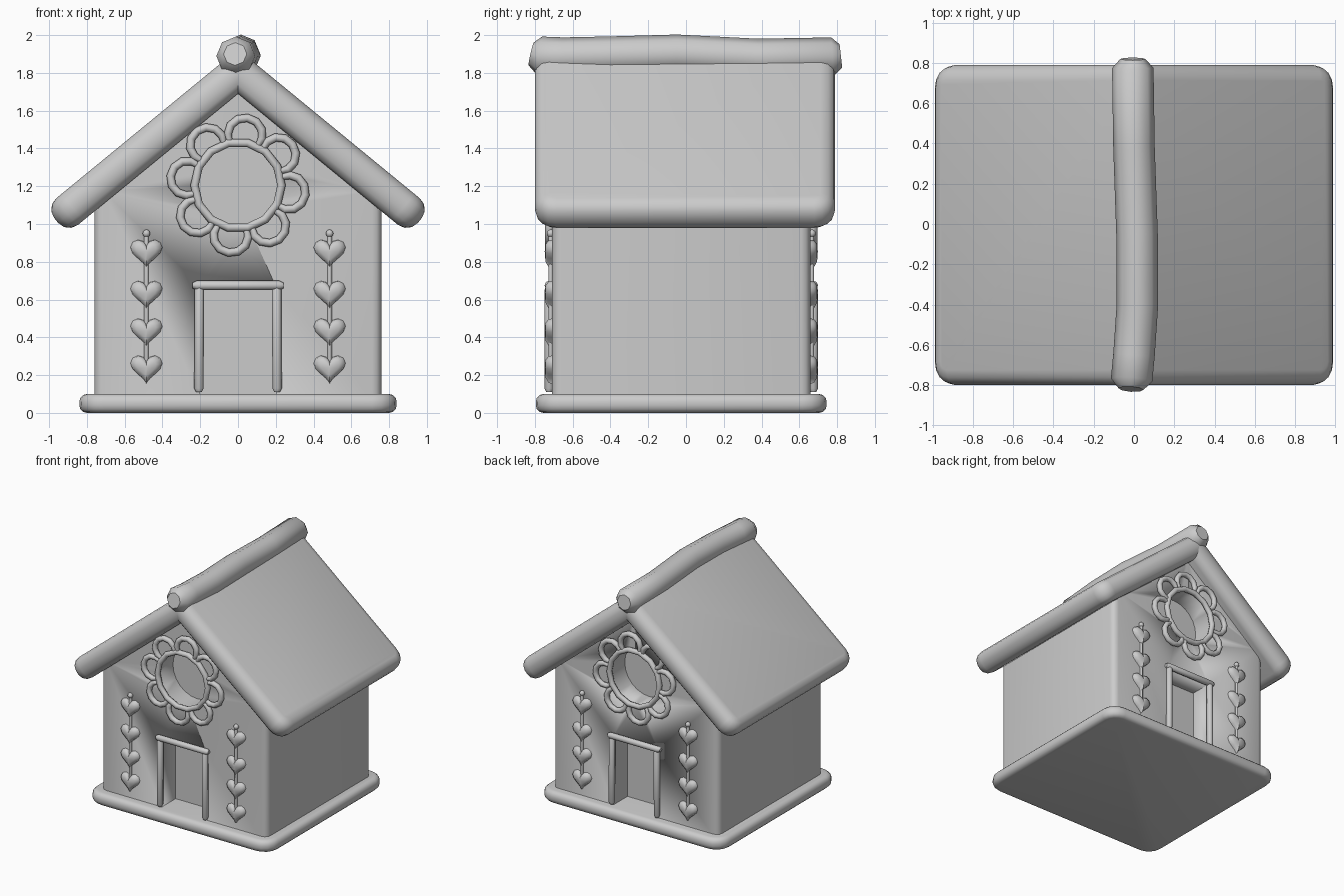
import bpy, bmesh
from math import sin, cos, pi, radians, atan2
from mathutils import Matrix, Vector

cube = bpy.data.objects.get("Cube")
if cube:
    bpy.data.objects.remove(cube)

MID_Y = -0.025      # middle of the house, front to back
WALL_Y = 0.685      # half depth of the walls
WINDOW_Z = 1.205

clay = bpy.data.materials.new("plain_grey_clay")
clay.use_nodes = True
clay.diffuse_color = (0.6, 0.6, 0.6, 1)
clay.node_tree.nodes["Principled BSDF"].inputs["Base Color"].default_value = (0.6, 0.6, 0.6, 1)


def add(name, data, mirror=(False, False), y=MID_Y):
    ob = bpy.data.objects.new(name, data)
    bpy.context.collection.objects.link(ob)
    ob.location.y = y
    data.materials.append(clay)
    bpy.ops.object.select_all(action="DESELECT")
    ob.select_set(True)
    bpy.context.view_layer.objects.active = ob
    if ob.type == "CURVE":
        bpy.ops.object.convert(target="MESH")
        ob = bpy.context.object
    bpy.ops.object.shade_smooth_by_angle(angle=radians(50))
    if any(mirror):
        mod = ob.modifiers.new("mirror", "MIRROR")
        mod.use_axis = (*mirror, False)
        mod.use_mirror_merge = False
    return ob


def finish(name, bm, mirror=(False, False), y=MID_Y):
    bmesh.ops.recalc_face_normals(bm, faces=bm.faces)
    me = bpy.data.meshes.new(name)
    bm.to_mesh(me)
    bm.free()
    return add(name, me, mirror, y)


def box(size, centre=(0, 0, 0)):
    bm = bmesh.new()
    bmesh.ops.create_cube(bm, size=1, matrix=Matrix.Translation(centre) @ Matrix.Diagonal((*size, 1)))
    return bm


def pillow(size, centre, corner, rim, segments=3):
    """Slab with rounded corners in plan and a rolled rim."""
    bm = box(size, centre)
    upright = [e for e in bm.edges if abs(e.verts[0].co.z - e.verts[1].co.z) > 1e-4]
    bmesh.ops.bevel(bm, geom=upright, offset=corner, segments=4, profile=0.5, affect="EDGES")
    level = [e for e in bm.edges if abs(e.verts[0].co.z - e.verts[1].co.z) < 1e-4]
    bmesh.ops.bevel(bm, geom=level, offset=rim, segments=segments, profile=0.5, affect="EDGES")
    return bm


def tube(name, paths, radius, closed=False, mirror=(False, True), round_ends=True, y=MID_Y, res=2):
    """Rolled icing strands along point lists."""
    cu = bpy.data.curves.new(name, "CURVE")
    cu.dimensions = "3D"
    cu.bevel_depth = radius
    cu.bevel_resolution = res
    cu.use_fill_caps = True
    for path in paths:
        sp = cu.splines.new("POLY")
        sp.points.add(len(path) - 1)
        sp.use_cyclic_u = closed
        for p, co in zip(sp.points, path):
            p.co = (*co, 1)
        if round_ends and not closed:
            sp.points[0].radius = sp.points[-1].radius = 0.6
    return add(name, cu, mirror, y)


def bar(a, b, cap):
    """Straight path with short rounded caps."""
    a, b = Vector(a), Vector(b)
    step = (b - a).normalized() * cap
    return [a, a + step, b - step, b]


# Base board
finish("base_board", pillow((1.68, 1.54, 0.1), (0, 0, 0.05), 0.13, 0.04))

# Gabled walls with softened upright corners
bm = bmesh.new()
gable = [(-0.76, 0.08), (0.76, 0.08), (0.76, 1.13), (0, 1.76), (-0.76, 1.13)]
face = bm.faces.new([bm.verts.new((x, -WALL_Y, z)) for x, z in gable])
moved = bmesh.ops.extrude_face_region(bm, geom=[face])["geom"]
bmesh.ops.translate(bm, vec=(0, 2 * WALL_Y, 0), verts=[v for v in moved if isinstance(v, bmesh.types.BMVert)])
corners = [e for e in bm.edges if abs(e.verts[0].co.x) > 0.7 and e.verts[0].co.x == e.verts[1].co.x
           and e.verts[0].co.y == e.verts[1].co.y]
bmesh.ops.bevel(bm, geom=corners, offset=0.05, segments=3, profile=0.5, affect="EDGES")
walls = finish("walls", bm)

# Door and window recesses, front and back
door_cut = finish("door_cutter", box((0.4, 0.36, 0.58), (0, -WALL_Y, 0.38)), (False, True))
bm = bmesh.new()
bmesh.ops.create_cone(bm, cap_ends=True, segments=24, radius1=0.225, radius2=0.225, depth=0.36,
                      matrix=Matrix.Translation((0, -WALL_Y, WINDOW_Z)) @ Matrix.Rotation(pi / 2, 4, "X"))
window_cut = finish("window_cutter", bm, (False, True))
for cutter in (door_cut, window_cut):
    cutter.hide_render = True
    cutter.hide_set(True)
    mod = walls.modifiers.new("recess", "BOOLEAN")
    mod.object = cutter
    mod.operation = "DIFFERENCE"
    mod.solver = "EXACT"

# Roof: one thick rolled slab, trimmed at the ridge and mirrored
bm = pillow((2.4, 1.59, 0.182), (-0.03, 0, 0.091), 0.11, 0.075)
slope = Matrix.Translation((0, 0, 1.69)) @ Matrix.Rotation(atan2(0.82, 1), 4, "Y")
bm.transform(slope)
bmesh.ops.bisect_plane(bm, geom=bm.verts[:] + bm.edges[:] + bm.faces[:], plane_co=(0, 0, 0),
                       plane_no=(1, 0, 0), clear_inner=True)
finish("roof", bm, (True, False), y=-0.005)

# Ridge roll, slightly uneven
ridge = [(-0.015, -0.82, 1.9), (-0.012, -0.775, 1.89), (0, -0.65, 1.885), (0.017, -0.4, 1.89),
         (0.015, -0.05, 1.9), (0, 0.38, 1.878), (-0.006, 0.775, 1.885), (-0.006, 0.82, 1.89)]
tube("ridge_roll", [ridge], 0.103, mirror=(False, False), y=0)

# Door frame
y = -WALL_Y - 0.014
tube("door_posts", [bar((0.207, y, 0.11), (0.205, y, 0.67), 0.02)], 0.025, mirror=(True, True))
tube("door_lintel", [bar((-0.24, y, 0.675), (0.24, y, 0.675), 0.02)], 0.025)

# Window ring and flower petals
ring = [(0.23 * cos(a), y, WINDOW_Z + 0.23 * sin(a)) for a in (2 * pi * i / 14 for i in range(14))]
tube("window_ring", [ring], 0.022, closed=True)
petals = []
for k in range(8):
    turn = radians(-8 + 45 * k)
    path = []
    for i in range(9):
        a = radians(-128 + 32 * i)
        u, v = 0.272 + 0.088 * cos(a), 0.092 * sin(a)
        path.append((u * cos(turn) - v * sin(turn), y, WINDOW_Z + u * sin(turn) + v * cos(turn)))
    petals.append(path)
tube("window_petals", petals, 0.022)

# Heart garlands: puffed hearts on a cord
bm = bmesh.new()
STEPS = 20
for tip in (0.152, 0.348, 0.547, 0.765):
    loops = []
    for scale, puff in ((1, -0.005), (0.93, 0.018), (0.6, 0.034)):
        loop = []
        for i in range(STEPS):
            t = 2 * pi * i / STEPS
            hx = sin(t) ** 3
            hz = (13 * cos(t) - 5 * cos(2 * t) - 2 * cos(3 * t) - cos(4 * t)) / 16
            loop.append(bm.verts.new((0.485 + 0.086 * scale * hx, -WALL_Y - puff,
                                      tip + 0.09 + 0.084 * scale * hz)))
        loops.append(loop)
    for a, b in zip(loops, loops[1:]):
        for i in range(STEPS):
            j = (i + 1) % STEPS
            bm.faces.new((a[i], a[j], b[j], b[i]))
    peak = bm.verts.new((0.485, -WALL_Y - 0.038, tip + 0.09))
    for i in range(STEPS):
        bm.faces.new((loops[-1][i], loops[-1][(i + 1) % STEPS], peak))
finish("garland_hearts", bm, (True, True))
cord_y = -WALL_Y - 0.006
tube("garland_cord", [bar((0.485, cord_y, 0.25), (0.485, cord_y, 0.96), 0.02)], 0.012, mirror=(True, True))
bm = bmesh.new()
bmesh.ops.create_uvsphere(bm, u_segments=10, v_segments=6, radius=0.021,
                          matrix=Matrix.Translation((0.485, cord_y, 0.95)))
finish("garland_knob", bm, (True, True))
